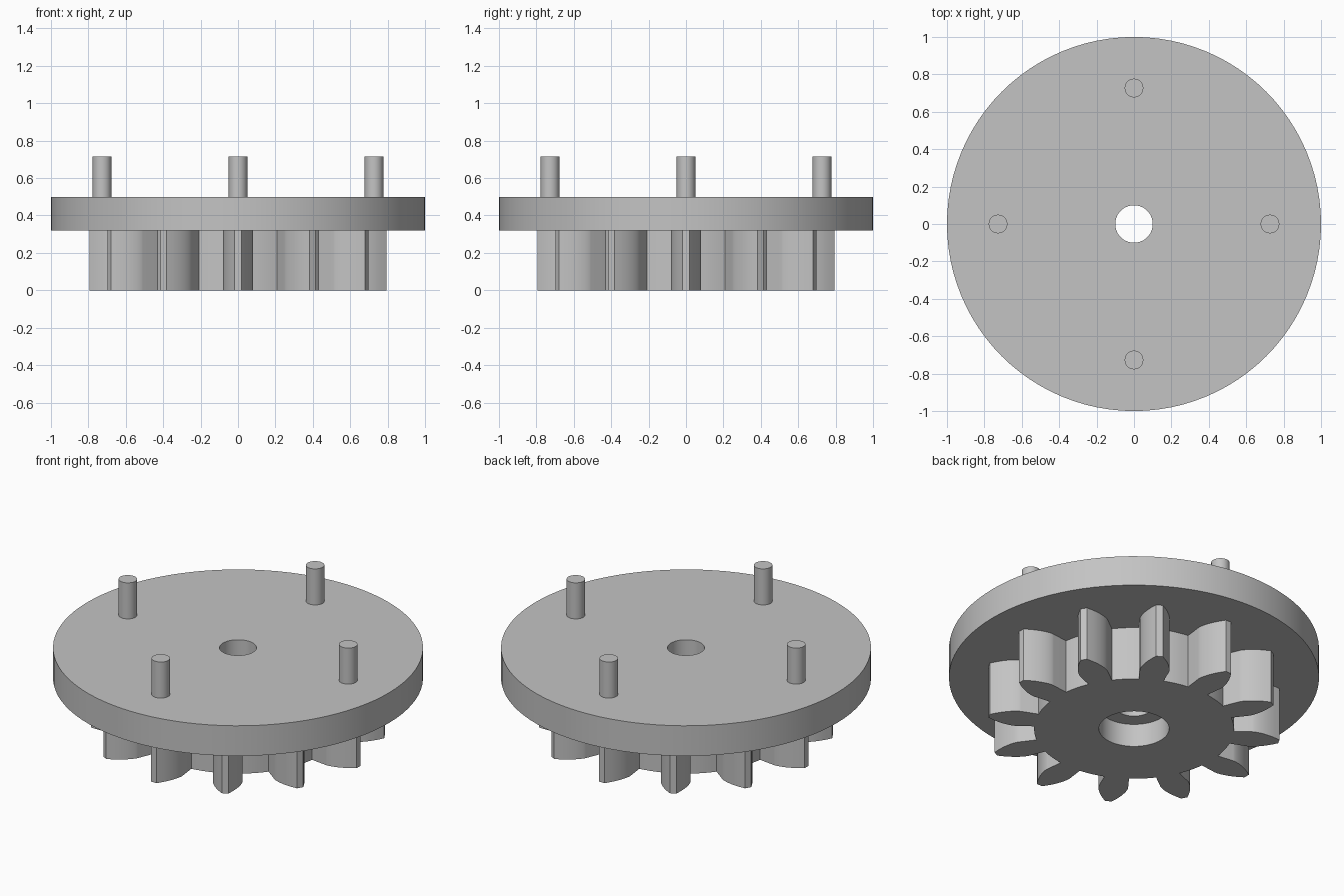
import bpy, bmesh
from math import sin, cos, tan, acos, pi, sqrt, radians
from mathutils import Matrix, Vector

cube = bpy.data.objects.get("Cube")
if cube:
    bpy.data.objects.remove(cube)

# Single grey material
grey = bpy.data.materials.new("plain grey")
grey.use_nodes = True
colour = (0.55, 0.55, 0.55, 1)
grey.diffuse_color = colour
grey.node_tree.nodes["Principled BSDF"].inputs["Base Color"].default_value = colour


def finish(name, bm):
    bmesh.ops.recalc_face_normals(bm, faces=bm.faces)
    mesh = bpy.data.meshes.new(name)
    bm.to_mesh(mesh)
    bm.free()
    obj = bpy.data.objects.new(name, mesh)
    bpy.context.collection.objects.link(obj)
    mesh.materials.append(grey)
    bpy.ops.object.select_all(action="DESELECT")
    obj.select_set(True)
    bpy.context.view_layer.objects.active = obj
    bpy.ops.object.shade_smooth_by_angle(angle=radians(30))
    return obj


def lathe(name, profile, steps=96):
    """Revolve a closed (radius, z) profile about the z axis."""
    bm = bmesh.new()
    verts = [bm.verts.new((r, 0, z)) for r, z in profile]
    edges = [bm.edges.new((v, verts[i - 1])) for i, v in enumerate(verts)]
    bmesh.ops.spin(bm, geom=verts + edges, cent=(0, 0, 0), axis=(0, 0, 1),
                   angle=2 * pi, steps=steps, use_merge=True)
    bmesh.ops.remove_doubles(bm, verts=bm.verts, dist=1e-5)
    return finish(name, bm)


def extrude_loops(name, loops, height):
    """Fill an outline with holes and extrude it upward from z = 0."""
    bm = bmesh.new()
    edges = []
    for loop in loops:
        verts = [bm.verts.new((r * cos(a), r * sin(a), 0)) for r, a in loop]
        edges += [bm.edges.new((v, verts[i - 1])) for i, v in enumerate(verts)]
    bmesh.ops.triangle_fill(bm, edges=edges, use_beauty=True, normal=(0, 0, 1))
    top = bmesh.ops.extrude_face_region(bm, geom=bm.faces[:])["geom"]
    bmesh.ops.translate(bm, vec=Vector((0, 0, height)),
                        verts=[v for v in top if isinstance(v, bmesh.types.BMVert)])
    return finish(name, bm)


# Involute gear with radial flanks below the base circle
TEETH, ROOT, BASE, TIP = 12, 0.54, 0.64, 0.795
HALF_BASE = 0.1248      # half the tooth angle at the base circle
STEPS = 10


def flank():
    points = [(ROOT, HALF_BASE)]
    for i in range(STEPS + 1):
        r = BASE + (TIP - BASE) * (i / STEPS) ** 2
        pressure = acos(BASE / r)
        points.append((r, HALF_BASE - (tan(pressure) - pressure)))
    return points


outline = []
pitch = 2 * pi / TEETH
gap = pitch - 2 * HALF_BASE
for k in range(TEETH):
    mid = k * pitch
    outline += [(r, mid - a) for r, a in flank()]
    outline += [(r, mid + a) for r, a in reversed(flank())]
    outline += [(ROOT, mid + HALF_BASE + gap * i / 4) for i in range(1, 4)]

bore = [(0.19, 2 * pi * i / 64) for i in range(64)]
extrude_loops("gear", [outline, bore], 0.32)

# Disc with a collar that steps the bore down to the small centre hole
lathe("disc", [(0.1, 0.137), (0.19, 0.137), (0.19, 0.32),
               (1, 0.32), (1, 0.5), (0.1, 0.5)])

# Four pins standing on the disc
for i, side in enumerate(("left", "back", "right", "front")):
    angle = i * pi / 2
    bm = bmesh.new()
    bmesh.ops.create_cone(bm, cap_ends=True, segments=32, radius1=0.05,
                          radius2=0.05, depth=0.235,
                          matrix=Matrix.Translation((0.727 * cos(angle),
                                                     0.727 * sin(angle), 0.5975)))
    finish(side + "_pin", bm)
